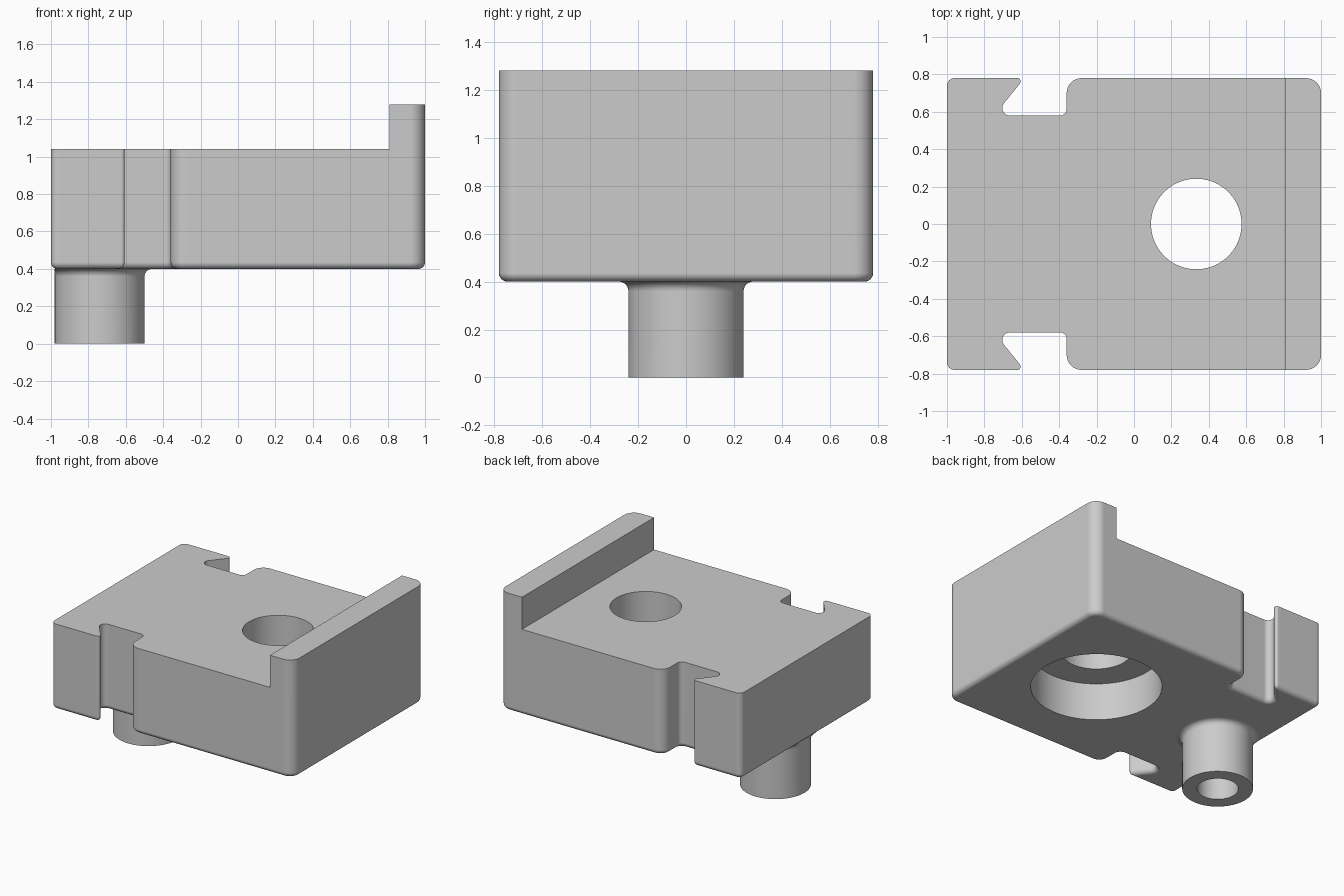
import bpy, bmesh, math
from mathutils import Vector

cube = bpy.data.objects.get("Cube")
if cube:
    bpy.data.objects.remove(cube, do_unlink=True)

grey = bpy.data.materials.new("plain grey")
grey.use_nodes = True
COLOUR = (0.6, 0.6, 0.6, 1)
grey.diffuse_color = COLOUR
grey.node_tree.nodes["Principled BSDF"].inputs["Base Color"].default_value = COLOUR

BOTTOM, DECK, TOP = 0.40, 1.04, 1.28
EDGE = 0.035


def make_object(name, bm):
    bmesh.ops.recalc_face_normals(bm, faces=bm.faces)
    mesh = bpy.data.meshes.new(name)
    bm.to_mesh(mesh)
    bm.free()
    mesh.materials.append(grey)
    obj = bpy.data.objects.new(name, mesh)
    bpy.context.collection.objects.link(obj)
    return obj


def activate(obj):
    bpy.ops.object.select_all(action="DESELECT")
    obj.select_set(True)
    bpy.context.view_layer.objects.active = obj


def smooth(obj):
    activate(obj)
    bpy.ops.object.shade_smooth_by_angle(angle=math.radians(35))
    mod = obj.modifiers.new("flat face normals", "WEIGHTED_NORMAL")
    mod.keep_sharp = True


def rounded_outline(corners, inset, steps=8):
    """Counter-clockwise outline moved inward, with an arc at every corner."""
    points = []
    for i, (x, y, radius) in enumerate(corners):
        here = Vector((x, y))
        a = (here - Vector(corners[i - 1][:2])).normalized()
        b = (Vector(corners[(i + 1) % len(corners)][:2]) - here).normalized()
        turn = math.atan2(a.x * b.y - a.y * b.x, a.dot(b))
        side = 1 if turn > 0 else -1
        na, nb = Vector((-a.y, a.x)), Vector((-b.y, b.x))
        miter = (na + nb) / (1 + na.dot(nb))
        r = max(radius - side * inset, 0.002)
        centre = here + miter * (inset + side * r)
        start = math.atan2(-side * na.y, -side * na.x)
        for k in range(steps + 1):
            t = start + turn * k / steps
            points.append(centre + r * Vector((math.cos(t), math.sin(t))))
    return points


def loft(rings):
    bm = bmesh.new()
    loops = [[bm.verts.new(p) for p in ring] for ring in rings]
    for low, high in zip(loops, loops[1:]):
        for i in range(len(low)):
            bm.faces.new((low[i - 1], low[i], high[i], high[i - 1]))
    bm.faces.new(loops[0][::-1])
    bm.faces.new(loops[-1])
    return bm


def cut(target, bm):
    cutter = make_object("cutter", bm)
    cutter.hide_render = True
    activate(target)
    mod = target.modifiers.new("cut", "BOOLEAN")
    mod.operation, mod.solver, mod.object = "DIFFERENCE", "EXACT", cutter
    bpy.ops.object.modifier_apply(modifier=mod.name)
    bpy.data.objects.remove(cutter, do_unlink=True)


def cylinder(x, radius, low, high):
    circle = [(x + radius * math.cos(i * math.tau / 96),
               radius * math.sin(i * math.tau / 96)) for i in range(96)]
    return loft([[(*p, z) for p in circle] for z in (low, high)])


# Body: mirrored outline with an undercut notch on each side (x, y, radius)
half = [(1, 0.78, 0.08), (-0.36, 0.78, 0.08), (-0.36, 0.58, 0.035),
        (-0.748, 0.58, 0.04), (-0.586, 0.78, 0.018), (-1, 0.78, 0.04)]
corners = half + [(x, -y, r) for x, y, r in reversed(half)]

# Rounded lower edge, then straight walls
rings = []
for k in range(7):
    t = k / 6 * math.pi / 2
    inset, z = EDGE * (1 - math.sin(t)), BOTTOM + EDGE * (1 - math.cos(t))
    rings.append([(p.x, p.y, z) for p in rounded_outline(corners, inset)])
rings.append([(p.x, p.y, TOP) for p in rounded_outline(corners, 0)])
body = make_object("body", loft(rings))

# Lowered deck that leaves the end lip standing
deck = [(-1.5, -1), (0.81, -1), (0.81, 1), (-1.5, 1)]
cut(body, loft([[(*p, z) for p in deck] for z in (DECK, 1.5)]))

# Through hole with a wide counterbore below
cut(body, cylinder(0.333, 0.242, 0.2, 1.5))
cut(body, cylinder(0.333, 0.445, 0.2, BOTTOM + 0.28))
smooth(body)

# Hollow post, flared into the underside and trimmed flush at the outer side
POST_X, POST_R, FLARE = -0.74, 0.24, 0.04
profile = [(0.14, BOTTOM), (0.14, 0), (POST_R, 0)]
for k in range(7):
    t = k / 6 * math.pi / 2
    profile.append((POST_R + FLARE * (1 - math.cos(t)),
                    BOTTOM - FLARE * (1 - math.sin(t))))
profile.append((POST_R - 0.01, BOTTOM + 0.03))
rings = []
for r, z in profile:
    ring = []
    for i in range(96):
        a = i * math.tau / 96
        x = max(POST_X + r * math.cos(a), POST_X - POST_R)
        ring.append((x, r * math.sin(a), z))
    rings.append(ring)
post = make_object("post", loft(rings))
smooth(post)
